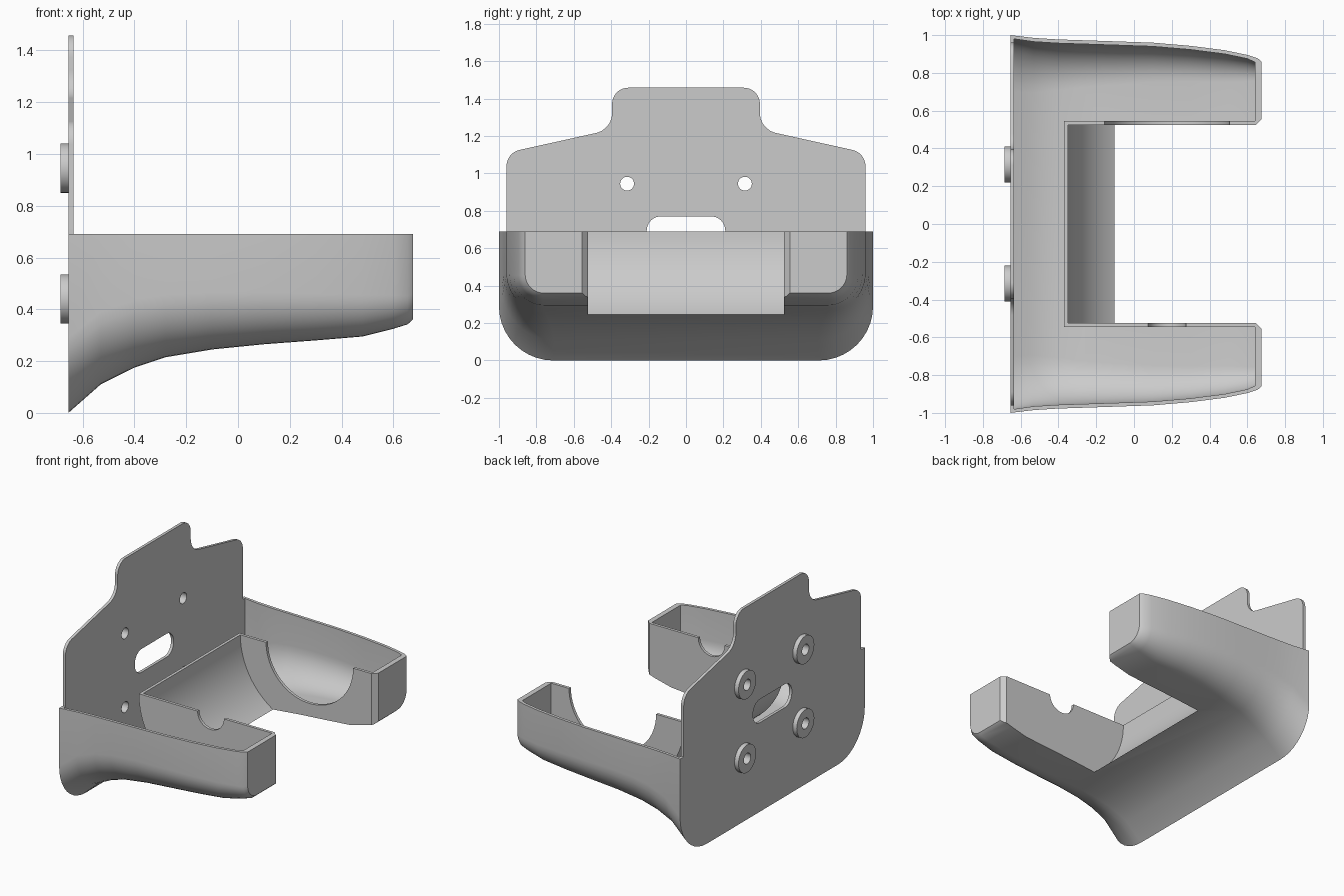
import bpy
import bmesh
import math
from mathutils import Vector

if "Cube" in bpy.data.objects:
    bpy.data.objects.remove(bpy.data.objects["Cube"])

grey = bpy.data.materials.new("light_grey")
grey.use_nodes = True
colour = (0.6, 0.6, 0.6, 1)
grey.diffuse_color = colour
grey.node_tree.nodes["Principled BSDF"].inputs["Base Color"].default_value = colour

RIM, BACK, SKIN = 0.69, -0.655, 0.02


def loft(name, rings):
    """Closed solid through rings of equal point count."""
    bm = bmesh.new()
    loops = [[bm.verts.new(p) for p in ring] for ring in rings]
    n = len(loops[0])
    for a, b in zip(loops, loops[1:]):
        for i in range(n):
            j = (i + 1) % n
            bm.faces.new((a[i], a[j], b[j], b[i]))
    bm.faces.new(loops[0][::-1])
    bm.faces.new(loops[-1])
    bmesh.ops.recalc_face_normals(bm, faces=bm.faces)
    mesh = bpy.data.meshes.new(name)
    bm.to_mesh(mesh)
    bm.free()
    mesh.materials.append(grey)
    obj = bpy.data.objects.new(name, mesh)
    bpy.context.collection.objects.link(obj)
    return obj


def prism(name, outline, axis, lo, hi):
    """Extrude a 2D outline along x (outline in y, z), y (x, z) or z (x, y)."""
    def place(p, t):
        return {"x": (t, p[0], p[1]), "y": (p[0], t, p[1]), "z": (p[0], p[1], t)}[axis]
    return loft(name, [[place(p, t) for p in outline] for t in (lo, hi)])


def circle(u, v, r, n=48):
    return [(u + r * math.cos(math.tau * i / n), v + r * math.sin(math.tau * i / n))
            for i in range(n)]


def filleted(corners, steps=8):
    """Round each (u, v, radius) corner of a polygon."""
    out = []
    for i, (u, v, r) in enumerate(corners):
        p = Vector((u, v))
        if r == 0:
            out.append(p)
            continue
        a = (Vector(corners[i - 1][:2]) - p).normalized()
        b = (Vector(corners[(i + 1) % len(corners)][:2]) - p).normalized()
        half = a.angle(b) / 2
        centre = p + (a + b).normalized() * r / math.sin(half)
        start = p + a * r / math.tan(half) - centre
        end = p + b * r / math.tan(half) - centre
        for k in range(steps + 1):
            out.append(centre + start.lerp(end, k / steps).normalized() * r)
    return out


def cut(target, cutters):
    for c in cutters:
        c.hide_render = True
        mod = target.modifiers.new("cut", "BOOLEAN")
        mod.operation, mod.solver, mod.object = "DIFFERENCE", "EXACT", c
    bpy.context.view_layer.update()
    graph = bpy.context.evaluated_depsgraph_get()
    mesh = bpy.data.meshes.new_from_object(target.evaluated_get(graph))
    target.modifiers.clear()
    target.data = mesh


# Shell sections: x, half width, bottom height, corner radius
STATIONS = [(BACK, 1.0, 0.0, 0.29), (-0.53, 0.985, 0.11, 0.28), (-0.4, 0.977, 0.175, 0.26),
            (-0.28, 0.973, 0.215, 0.24), (-0.1, 0.967, 0.245, 0.22), (0.1, 0.96, 0.265, 0.2),
            (0.3, 0.943, 0.28, 0.18), (0.48, 0.92, 0.295, 0.16), (0.6, 0.895, 0.325, 0.13),
            (0.655, 0.877, 0.342, 0.11), (0.675, 0.86, 0.36, 0.1)]


def section(x, w, b, r, top):
    right = [(x, w, top)]
    for k in range(11):
        a = math.pi / 2 * k / 10
        right.append((x, w - r + r * math.cos(a), b + r - r * math.sin(a)))
    return right + [(px, -py, pz) for px, py, pz in reversed(right)]


shell = loft("bracket_shell", [section(*s, RIM) for s in STATIONS])
inner = [(min(max(x, BACK + SKIN), 0.64), w - SKIN, b + 0.03, r - 0.01)
         for x, w, b, r in STATIONS[:-1]]
cavity = loft("cavity_cutter", [section(*s, 0.9) for s in inner])


# Open bay between the arms with a concave rear wall
def bay(name, grow):
    r = 0.525 + grow
    arc = [(0.175 - r * math.cos(math.pi / 2 * k / 24), RIM - r * math.sin(math.pi / 2 * k / 24))
           for k in range(25)]
    outline = [(0.175 - r, 1.0)] + arc + [(0.8, RIM - r), (0.8, 1.0)]
    return prism(name, outline, "y", -0.525 - grow, 0.525 + grow)


bay_wall = bay("bay_wall_helper", SKIN)
cut(cavity, [bay_wall])
bay_cutter = bay("bay_cutter", 0)

# Round notches in the arm walls and chamfers at the arm tips
big_notch = prism("big_notch_cutter", circle(0.175, RIM, 0.33, 64), "y", 0.4, 0.6)
small_notch = prism("small_notch_cutter", circle(0.175, RIM, 0.1), "y", -0.6, -0.4)
chamfers = [prism("chamfer_cutter", circle(0.675, s * 0.525, 0.03, 4), "z", 0.1, 1.0)
            for s in (-1, 1)]

# Slot and screw holes through the back
slot = prism("slot_cutter", filleted([(-0.21, 0.61, 0.075), (0.21, 0.61, 0.075),
                                      (0.21, 0.77, 0.075), (-0.21, 0.77, 0.075)]),
             "x", -0.8, -0.6)
SCREWS = [(y, z) for y in (-0.315, 0.315) for z in (0.44, 0.945)]
holes = [prism("hole_cutter", circle(y, z, 0.037, 32), "x", -0.8, -0.6) for y, z in SCREWS]

cut(shell, [cavity, bay_cutter, big_notch, small_notch, slot] + chamfers + holes)

# Upper wall plate with stepped shoulders
half = [(0.96, RIM, 0), (0.96, 1.11, 0.09), (0.395, 1.235, 0.11), (0.395, 1.458, 0.085)]
plate = prism("wall_plate", filleted(half + [(-y, z, r) for y, z, r in reversed(half)]),
              "x", BACK, BACK + SKIN)
cut(plate, [slot] + holes)

# Spacer rings behind the screw holes
parts = [shell, plate]
for (y, z), hole in zip(SCREWS, holes):
    ring = prism("screw_spacer", circle(y, z, 0.095), "x", -0.685, BACK)
    cut(ring, [hole])
    parts.append(ring)

for c in [cavity, bay_wall, bay_cutter, big_notch, small_notch, slot] + chamfers + holes:
    bpy.data.objects.remove(c)

bpy.ops.object.select_all(action="DESELECT")
for p in parts:
    p.select_set(True)
bpy.context.view_layer.objects.active = shell
bpy.ops.object.shade_smooth_by_angle(angle=math.radians(30))
